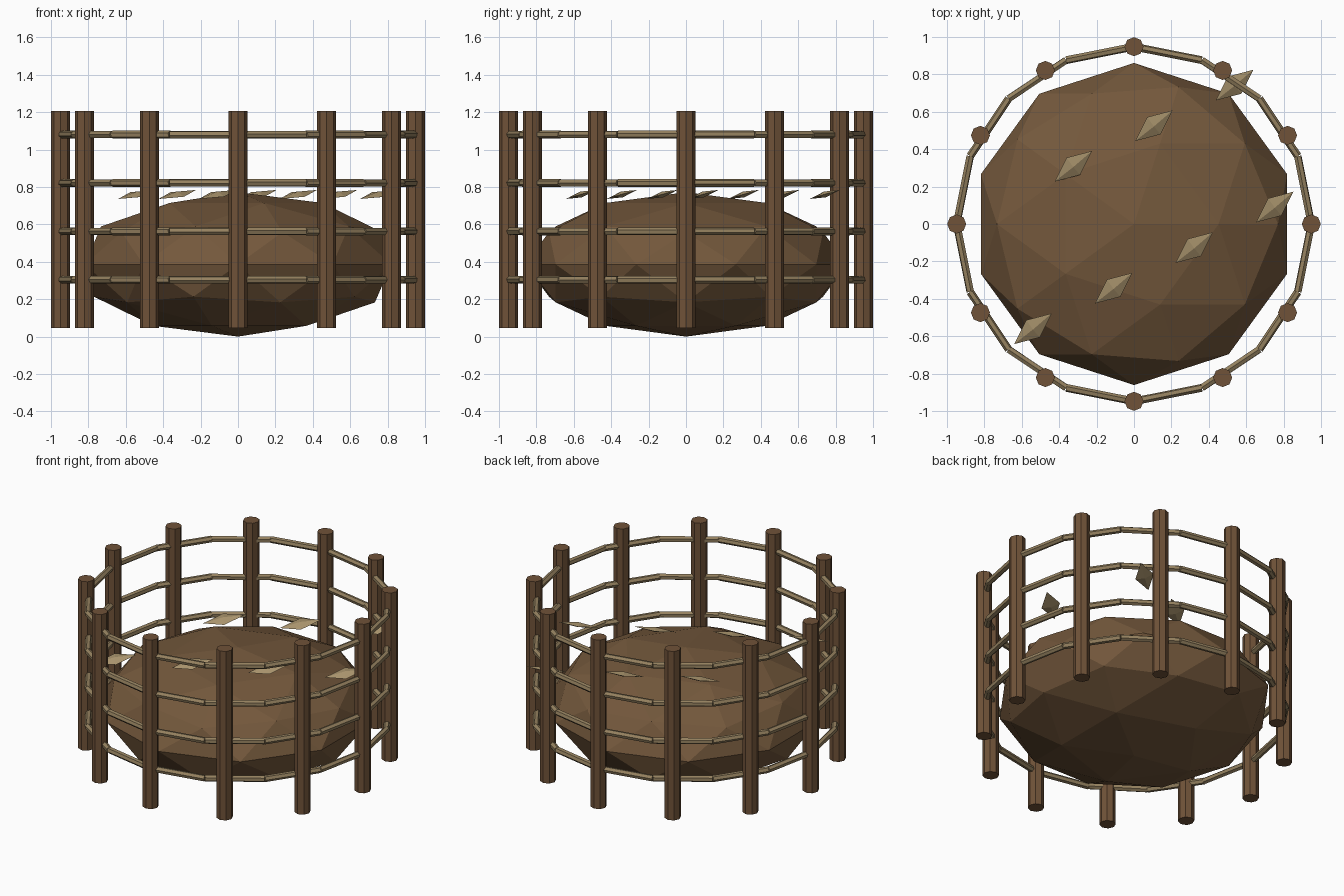
import bpy, bmesh, math
from mathutils import Matrix, Vector

if "Cube" in bpy.data.objects:
    bpy.data.objects.remove(bpy.data.objects["Cube"], do_unlink=True)


def material(name, color):
    mat = bpy.data.materials.new(name)
    mat.use_nodes = True
    mat.diffuse_color = (*color, 1)
    mat.node_tree.nodes["Principled BSDF"].inputs["Base Color"].default_value = (*color, 1)
    return mat


def finish(bm, name, mat):
    mesh = bpy.data.meshes.new(name)
    bmesh.ops.recalc_face_normals(bm, faces=bm.faces)
    bm.to_mesh(mesh)
    bm.free()
    mesh.materials.append(mat)
    obj = bpy.data.objects.new(name, mesh)
    bpy.context.collection.objects.link(obj)
    return obj


def rod(bm, start, end, radius, sides):
    """Capped straight rod between two points."""
    axis = end - start
    turn = Vector((0, 0, 1)).rotation_difference(axis).to_matrix().to_4x4()
    bmesh.ops.create_cone(bm, cap_ends=True, segments=sides, radius1=radius, radius2=radius,
                          depth=axis.length, matrix=Matrix.Translation((start + end) / 2) @ turn)


def on_ring(index, count, z):
    angle = math.tau * index / count
    return Vector((RING * math.cos(angle), RING * math.sin(angle), z))


RING = 0.948
earth = material("earth brown", (0.174, 0.098, 0.045))
bark = material("bark brown", (0.160, 0.085, 0.040))
cane = material("cane tan", (0.300, 0.220, 0.115))
straw = material("straw", (0.392, 0.290, 0.150))

# Faceted, flattened mound
bm = bmesh.new()
bmesh.ops.create_icosphere(bm, subdivisions=2, radius=1)
bmesh.ops.scale(bm, vec=(0.861, 0.861, 0.386), verts=bm.verts)
bmesh.ops.translate(bm, vec=(0, 0, 0.386), verts=bm.verts)
finish(bm, "mound", earth)

# Upright fence posts
for i in range(12):
    bm = bmesh.new()
    rod(bm, on_ring(i, 12, 0.046), on_ring(i, 12, 1.206), 0.051, 8)
    finish(bm, f"fence_post_{i + 1}", bark)

# Horizontal rails, each a ring of straight canes
for level in range(4):
    bm = bmesh.new()
    z = 0.304 + 0.2587 * level
    for i in range(16):
        rod(bm, on_ring(i, 16, z), on_ring(i + 1, 16, z), 0.021, 6)
    finish(bm, f"fence_rail_{level + 1}", cane)

# Straw flakes: thin tilted diamonds in two staggered rows
long_axis = Vector((0.1, 0.082, 0.024))
short_axis = Vector((-0.036, 0.046, 0.012))
normal = long_axis.cross(short_axis).normalized() * 0.016
for i in range(7):
    centre = Vector((-0.54 + 0.2155 * i, -0.56 + 0.1085 * i + (0.76 if i % 2 else 0), 0.76))
    bm = bmesh.new()
    rim = [bm.verts.new(centre + d) for d in (long_axis, short_axis, -long_axis, -short_axis)]
    tips = [bm.verts.new(centre + normal), bm.verts.new(centre - normal)]
    for tip in tips:
        for k in range(4):
            bm.faces.new((rim[k], rim[(k + 1) % 4], tip))
    finish(bm, f"straw_flake_{i + 1}", straw)
